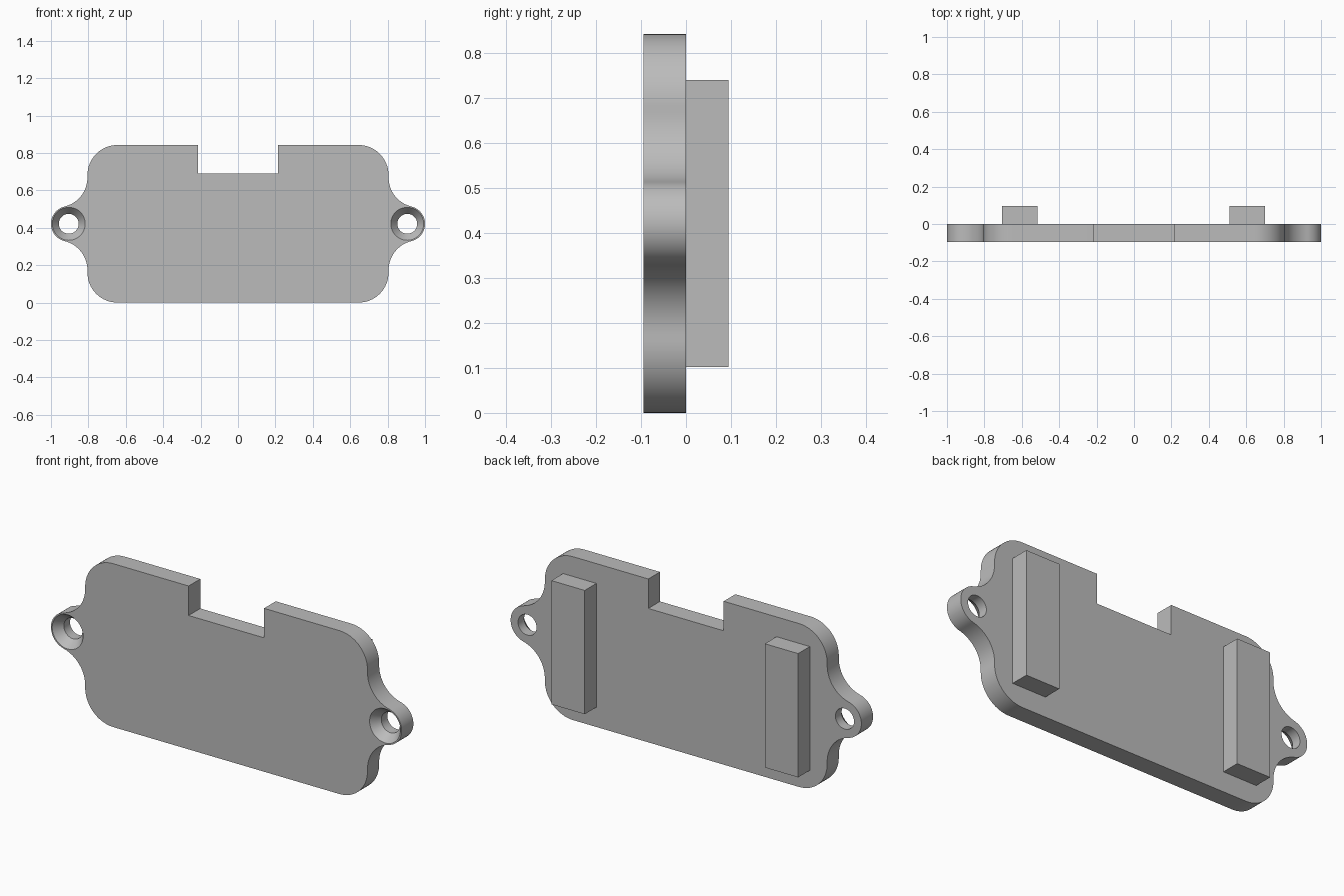
import bpy, bmesh, math

cube = bpy.data.objects.get("Cube")
if cube:
    bpy.data.objects.remove(cube, do_unlink=True)

grey = bpy.data.materials.new("plain grey")
grey.use_nodes = True
colour = (0.5, 0.5, 0.5, 1)
grey.diffuse_color = colour
grey.node_tree.nodes["Principled BSDF"].inputs["Base Color"].default_value = colour

WIDTH, HEIGHT, THICK = 0.805, 0.842, 0.095   # half width, height, depth
MID = HEIGHT / 2
CORNER = 0.16
EAR_X, EAR_R = 0.905, 0.095
NOTCH_X, NOTCH_Z = 0.215, 0.69


def make_object(name, bm):
    bmesh.ops.recalc_face_normals(bm, faces=bm.faces)
    mesh = bpy.data.meshes.new(name)
    bm.to_mesh(mesh)
    bm.free()
    mesh.materials.append(grey)
    obj = bpy.data.objects.new(name, mesh)
    bpy.context.collection.objects.link(obj)
    return obj


def select_only(obj):
    bpy.ops.object.select_all(action='DESELECT')
    obj.select_set(True)
    bpy.context.view_layer.objects.active = obj


def arc(cx, cz, r, start, end, steps=16):
    angles = [start + (end - start) * i / steps for i in range(steps + 1)]
    return [(cx + r * math.cos(a), cz + r * math.sin(a)) for a in angles]


def hole_cutter(x):
    """Lathe a countersunk hole along y."""
    bm = bmesh.new()
    n = 48
    rings = []
    for r, y in ((0.1036, -0.115), (0.053, -0.05), (0.053, 0.02)):
        rings.append([bm.verts.new((px, y, pz))
                      for px, pz in arc(x, MID, r, 0, math.tau, n)[:-1]])
    for a, b in zip(rings, rings[1:]):
        for i in range(n):
            j = (i + 1) % n
            bm.faces.new((a[i], a[j], b[j], b[i]))
    bm.faces.new(rings[0])
    bm.faces.new(rings[-1])
    cutter = make_object("hole_cutter", bm)
    cutter.hide_render = True
    return cutter


# Plate outline: one quarter, mirrored up and then across
fillet_x = WIDTH + CORNER
fillet_drop = math.sqrt((CORNER + EAR_R) ** 2 - (fillet_x - EAR_X) ** 2)
tangent = math.atan2(fillet_drop, EAR_X - fillet_x)
quarter = arc(WIDTH - CORNER, CORNER, CORNER, -math.pi / 2, 0)
quarter += arc(fillet_x, MID - fillet_drop, CORNER, math.pi, tangent)
quarter += arc(EAR_X, MID, EAR_R, tangent - math.pi, 0)[1:]
half = quarter + [(x, HEIGHT - z) for x, z in reversed(quarter[:-1])]
half += [(NOTCH_X, HEIGHT), (NOTCH_X, NOTCH_Z)]
outline = half + [(-x, z) for x, z in reversed(half)]

bm = bmesh.new()
front = bm.faces.new([bm.verts.new((x, -THICK, z)) for x, z in outline])
extruded = bmesh.ops.extrude_face_region(bm, geom=[front])
moved = [v for v in extruded["geom"] if isinstance(v, bmesh.types.BMVert)]
bmesh.ops.translate(bm, verts=moved, vec=(0, THICK, 0))
plate = make_object("cover_plate", bm)

# Countersunk screw holes
for side in (-1, 1):
    cutter = hole_cutter(side * EAR_X)
    select_only(plate)
    mod = plate.modifiers.new("screw hole", 'BOOLEAN')
    mod.operation = 'DIFFERENCE'
    mod.solver = 'EXACT'
    mod.object = cutter
    bpy.ops.object.modifier_apply(modifier=mod.name)
    bpy.data.objects.remove(cutter, do_unlink=True)
select_only(plate)
bpy.ops.object.shade_smooth_by_angle(angle=math.radians(30))

# Upright mounting blocks on the back
for name, x in (("right_back_block", -0.611), ("left_back_block", 0.606)):
    bm = bmesh.new()
    bmesh.ops.create_cube(bm, size=1)
    bmesh.ops.scale(bm, verts=bm.verts, vec=(0.19, THICK, 0.638))
    bmesh.ops.translate(bm, verts=bm.verts, vec=(x, THICK / 2, MID))
    make_object(name, bm)
